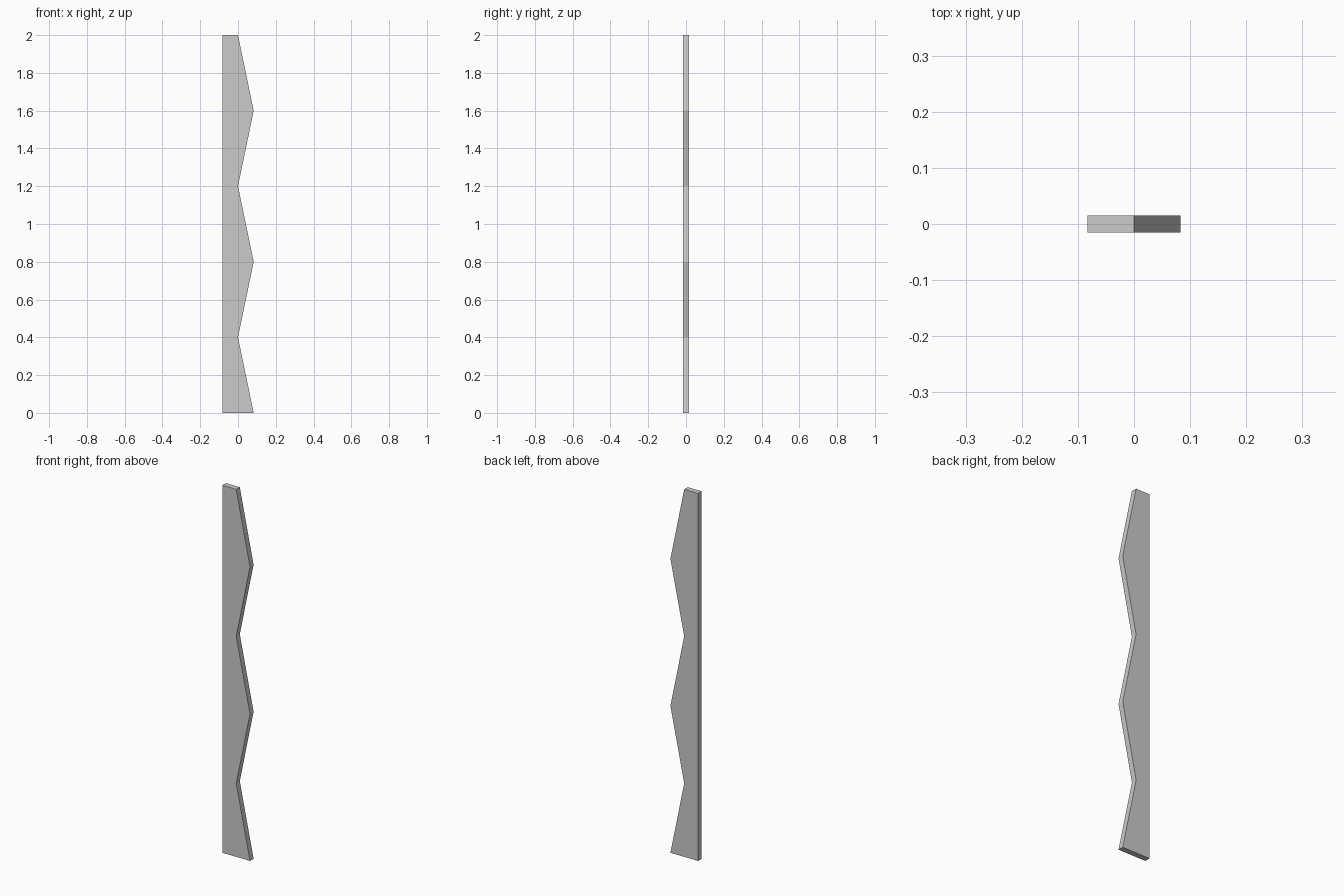
import bpy, bmesh

if "Cube" in bpy.data.objects:
    bpy.data.objects.remove(bpy.data.objects["Cube"])

HALF_W, HALF_T, STEP, COUNT = 0.083, 0.0155, 0.4, 5

# Zigzag edge: alternates between the full width and the centre line
edge = [(HALF_W if i % 2 == 0 else 0.0, i * STEP) for i in range(COUNT + 1)]
profile = [(-HALF_W, 0.0)] + edge + [(-HALF_W, COUNT * STEP)]

# Flat board extruded from the profile
bm = bmesh.new()
face = bm.faces.new([bm.verts.new((x, -HALF_T, z)) for x, z in profile])
ext = bmesh.ops.extrude_face_region(bm, geom=[face], use_keep_orig=True)
moved = [g for g in ext["geom"] if isinstance(g, bmesh.types.BMVert)]
bmesh.ops.translate(bm, verts=moved, vec=(0, 2 * HALF_T, 0))
bmesh.ops.recalc_face_normals(bm, faces=bm.faces[:])

mesh = bpy.data.meshes.new("zigzag_board")
bm.to_mesh(mesh)
bm.free()
board = bpy.data.objects.new("zigzag_board", mesh)
bpy.context.collection.objects.link(board)
